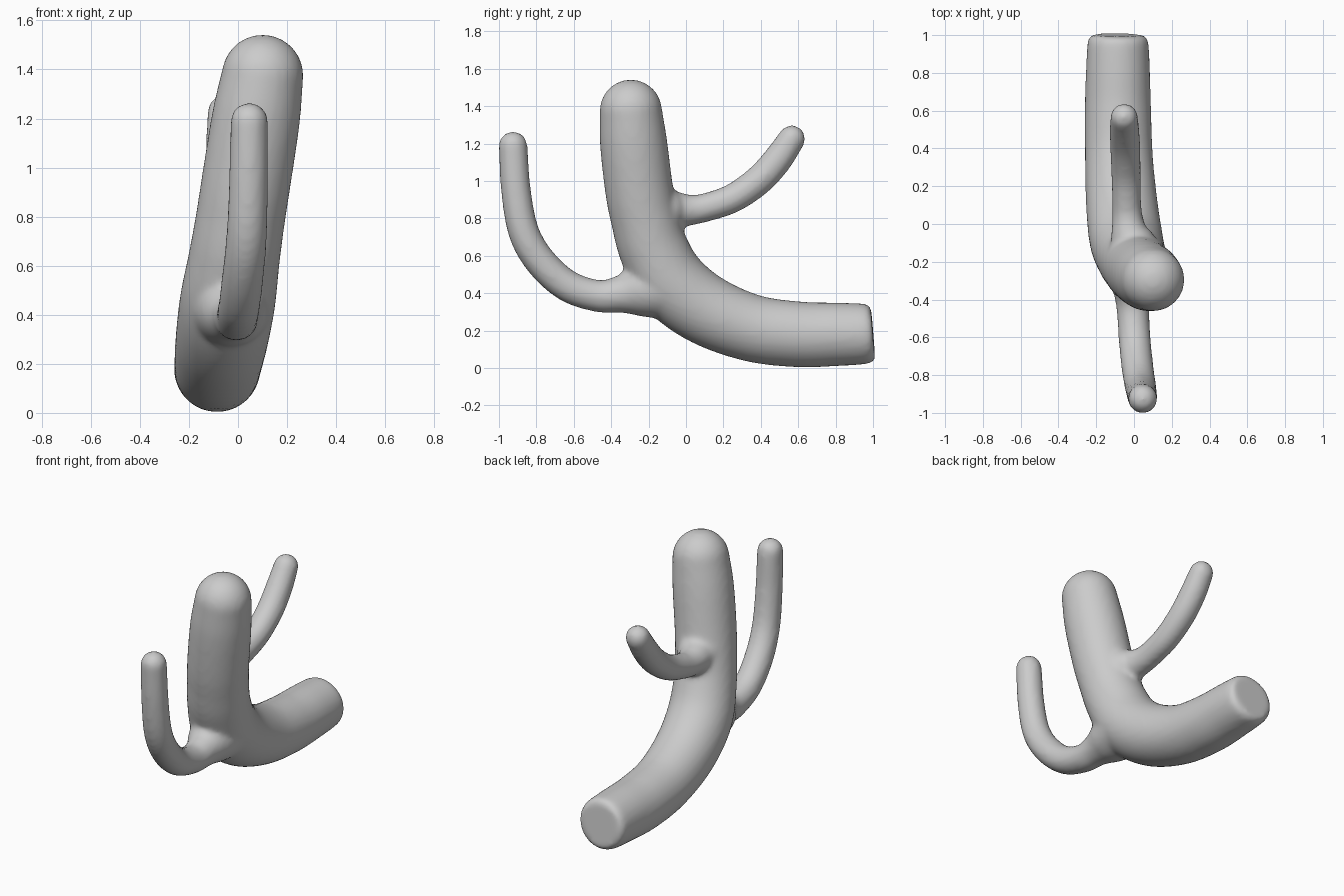
import bpy, bmesh, math
from mathutils import Vector, Matrix

if "Cube" in bpy.data.objects:
    bpy.data.objects.remove(bpy.data.objects["Cube"])

SIDES = 32


def spline(points, steps=8):
    """Catmull-Rom through (x, y, z, radius) points."""
    p = [Vector(q) for q in points]
    p = [p[0] * 2 - p[1]] + p + [p[-1] * 2 - p[-2]]
    out = []
    for i in range(1, len(p) - 2):
        a, b, c, d = p[i - 1:i + 3]
        for s in range(steps):
            t = s / steps
            out.append(0.5 * (2 * b + (c - a) * t + (2 * a - 5 * b + 4 * c - d) * t ** 2
                              + (3 * b - a - 3 * c + d) * t ** 3))
    out.append(p[-2])
    return out


def limb(bm, points):
    """Tapered tube with a flat start and a domed tip."""
    path = spline(points)
    pos = [q.xyz for q in path]
    rad = [q.w for q in path]
    tip, r = pos[-1].copy(), rad[-1]
    end_dir = (pos[-1] - pos[-2]).normalized()
    for k in range(1, 9):
        a = math.radians(k * 10.5)
        pos.append(tip + end_dir * r * math.sin(a))
        rad.append(r * math.cos(a))
    rings = []
    for i, (c, r) in enumerate(zip(pos, rad)):
        d = (pos[min(i + 1, len(pos) - 1)] - pos[max(i - 1, 0)]).normalized()
        u = Vector((1, 0, 0))
        u = (u - d * u.dot(d)).normalized()
        v = d.cross(u)
        rings.append([bm.verts.new(c + r * (u * math.cos(t) + v * math.sin(t)))
                      for t in (2 * math.pi * j / SIDES for j in range(SIDES))])
    for a, b in zip(rings, rings[1:]):
        for j in range(SIDES):
            k = (j + 1) % SIDES
            bm.faces.new((a[j], a[k], b[k], b[j]))
    bm.faces.new(rings[0][::-1])
    bm.faces.new(rings[-1])


def trunk_x(z):
    return -0.085 + (z - 0.18) * 0.155


bm = bmesh.new()

# Bent trunk: lies along +y, then sweeps upward
trunk = [(1.0, .187, .140), (.975, .185, .158), (.93, .182, .164), (.8, .18, .170), (.6, .18, .176),
         (.35, .214, .180), (.1, .315, .190), (-.08, .46, .195), (-.175, .64, .186),
         (-.22, .8, .182), (-.25, .95, .182), (-.28, 1.2, .180), (-.295, 1.375, .167)]
limb(bm, [(trunk_x(z), y, z, r) for y, z, r in trunk])

# Front arm, flared where it leaves the trunk
limb(bm, [(-.03, -.15, .43, .17), (-.02, -.27, .41, .135), (-.01, -.36, .393, .099),
          (-.005, -.47, .385, .086), (.005, -.63, .437, .085), (.02, -.77, .56, .085),
          (.035, -.865, .72, .083), (.043, -.908, .94, .08), (.046, -.925, 1.188, .077)])

# Rear arm
limb(bm, [(0, -.2, .845, .15), (-.01, -.1, .845, .125), (-.025, -.045, .845, .098),
          (-.033, .02, .845, .083), (-.038, .1, .857, .077), (-.042, .25, .908, .078),
          (-.046, .39, 1.005, .08), (-.05, .49, 1.115, .079), (-.052, .565, 1.225, .073)])

bmesh.ops.recalc_face_normals(bm, faces=bm.faces)
mesh = bpy.data.meshes.new("cactus")
bm.to_mesh(mesh)
bm.free()
cactus = bpy.data.objects.new("cactus", mesh)
bpy.context.collection.objects.link(cactus)

# Fuse limbs into one skin and soften the joints
remesh = cactus.modifiers.new("fuse", 'REMESH')
remesh.mode = 'VOXEL'
remesh.voxel_size = 0.016
remesh.use_smooth_shade = True
soft = cactus.modifiers.new("soften", 'SMOOTH')
soft.factor = 0.5
soft.iterations = 8
